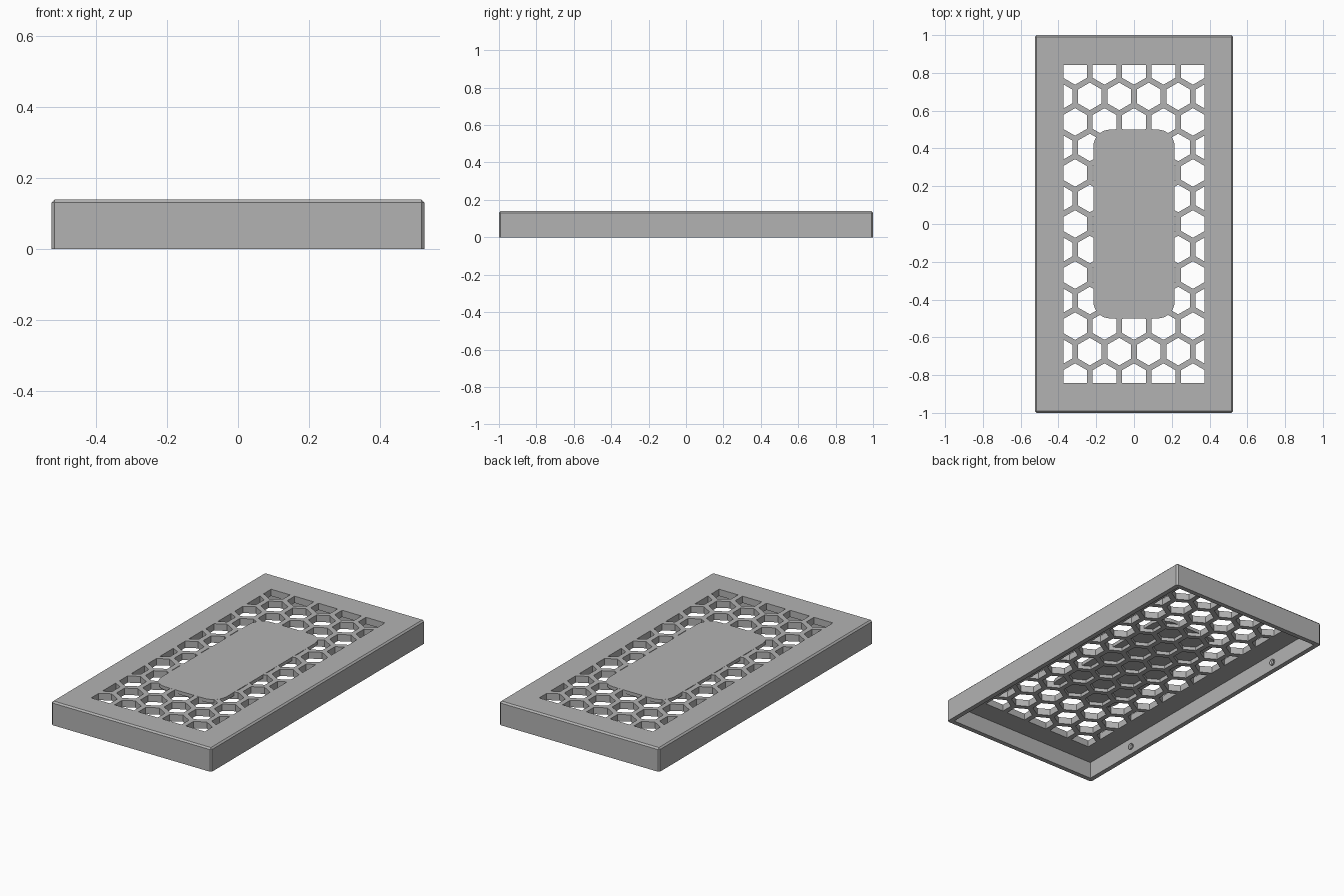
import bpy, bmesh, math
from mathutils import Matrix, Vector

if "Cube" in bpy.data.objects:
    bpy.data.objects.remove(bpy.data.objects["Cube"])

HALF_X, HALF_Y, HEIGHT = 0.525, 1.0, 0.14
WALL, ROOF = 0.028, 0.04
WIN_X, WIN_Y = 0.373, 0.843
PITCH, HEX_R = 0.156, 0.073

grey = bpy.data.materials.new("light grey")
grey.use_nodes = True
grey.diffuse_color = (0.45, 0.45, 0.45, 1)
grey.node_tree.nodes["Principled BSDF"].inputs["Base Color"].default_value = (0.45, 0.45, 0.45, 1)


def finish(name, bm):
    bmesh.ops.recalc_face_normals(bm, faces=bm.faces)
    mesh = bpy.data.meshes.new(name)
    bm.to_mesh(mesh)
    bm.free()
    mesh.materials.append(grey)
    obj = bpy.data.objects.new(name, mesh)
    bpy.context.collection.objects.link(obj)
    return obj


def box(bm, hx, hy, z0, z1):
    mat = Matrix.Translation((0, 0, (z0 + z1) / 2)) @ Matrix.Diagonal((2 * hx, 2 * hy, z1 - z0, 1))
    return bmesh.ops.create_cube(bm, size=1, matrix=mat)["verts"]


def extrude_up(bm, height):
    new = bmesh.ops.extrude_face_region(bm, geom=bm.faces[:])["geom"]
    bmesh.ops.translate(bm, vec=(0, 0, height), verts=[v for v in new if isinstance(v, bmesh.types.BMVert)])


def cut(target, cutter):
    cutter.hide_render = True
    mod = target.modifiers.new("cut", "BOOLEAN")
    mod.operation, mod.solver, mod.object = "DIFFERENCE", "EXACT", cutter
    bpy.context.view_layer.objects.active = target
    bpy.ops.object.modifier_apply(modifier=mod.name)
    bpy.data.objects.remove(cutter)


# Cover: a block with chamfered top and corner edges
bm = bmesh.new()
box(bm, HALF_X, HALF_Y, 0, HEIGHT)
edges = [e for e in bm.edges if any(v.co.z > 0.01 for v in e.verts)]
bmesh.ops.bevel(bm, geom=edges, offset=0.009, segments=1, affect="EDGES")
cover = finish("cover", bm)

# Hollow underside
bm = bmesh.new()
box(bm, HALF_X - WALL, HALF_Y - WALL, -0.1, HEIGHT - ROOF)
cut(cover, finish("cavity_cutter", bm))

# Honeycomb openings, trimmed to a rectangular window
bm = bmesh.new()
for row in range(-6, 7):
    for col in range(-3, 4):
        cx = (col + 0.5 * (row % 2)) * PITCH
        cy = row * PITCH * math.sqrt(3) / 2
        angles = [math.radians(30 + 60 * i) for i in range(6)]
        bm.faces.new([bm.verts.new((cx + HEX_R * math.cos(a), cy + HEX_R * math.sin(a), 0.05)) for a in angles])
for normal, dist in (((1, 0, 0), WIN_X), ((-1, 0, 0), WIN_X), ((0, 1, 0), WIN_Y), ((0, -1, 0), WIN_Y)):
    bmesh.ops.bisect_plane(bm, geom=bm.verts[:] + bm.edges[:] + bm.faces[:],
                           plane_co=Vector(normal) * dist, plane_no=normal, clear_outer=True)
extrude_up(bm, 0.2)
cut(cover, finish("honeycomb_cutter", bm))

# Solid rounded panel closing the middle cells
bm = bmesh.new()
px, py, pr = 0.215, 0.5, 0.09
outline = []
for quarter, (sx, sy) in enumerate(((1, 1), (-1, 1), (-1, -1), (1, -1))):
    for i in range(9):
        a = math.pi / 2 * (quarter + i / 8)
        outline.append(bm.verts.new((sx * (px - pr) + pr * math.cos(a),
                                     sy * (py - pr) + pr * math.sin(a), HEIGHT - 0.02)))
bm.faces.new(outline)
extrude_up(bm, 0.0204)
finish("center_panel", bm)

# Small recessed studs on the inner long walls
for side, label in ((1, "left"), (-1, "right")):
    for y, end in ((-0.615, "front"), (0.615, "back")):
        bm = bmesh.new()
        mat = Matrix.Translation((side * (HALF_X - WALL), y, 0.045)) @ Matrix.Rotation(math.pi / 2, 4, "Y")
        bmesh.ops.create_cone(bm, cap_ends=True, segments=16, radius1=0.018, radius2=0.018, depth=0.016, matrix=mat)
        bm.normal_update()
        cap = [f for f in bm.faces if f.normal.x * side < -0.9]
        bmesh.ops.inset_region(bm, faces=cap, thickness=0.008)
        bmesh.ops.translate(bm, vec=(side * 0.006, 0, 0), verts=cap[0].verts[:])
        finish(f"{label}_{end}_stud", bm)
